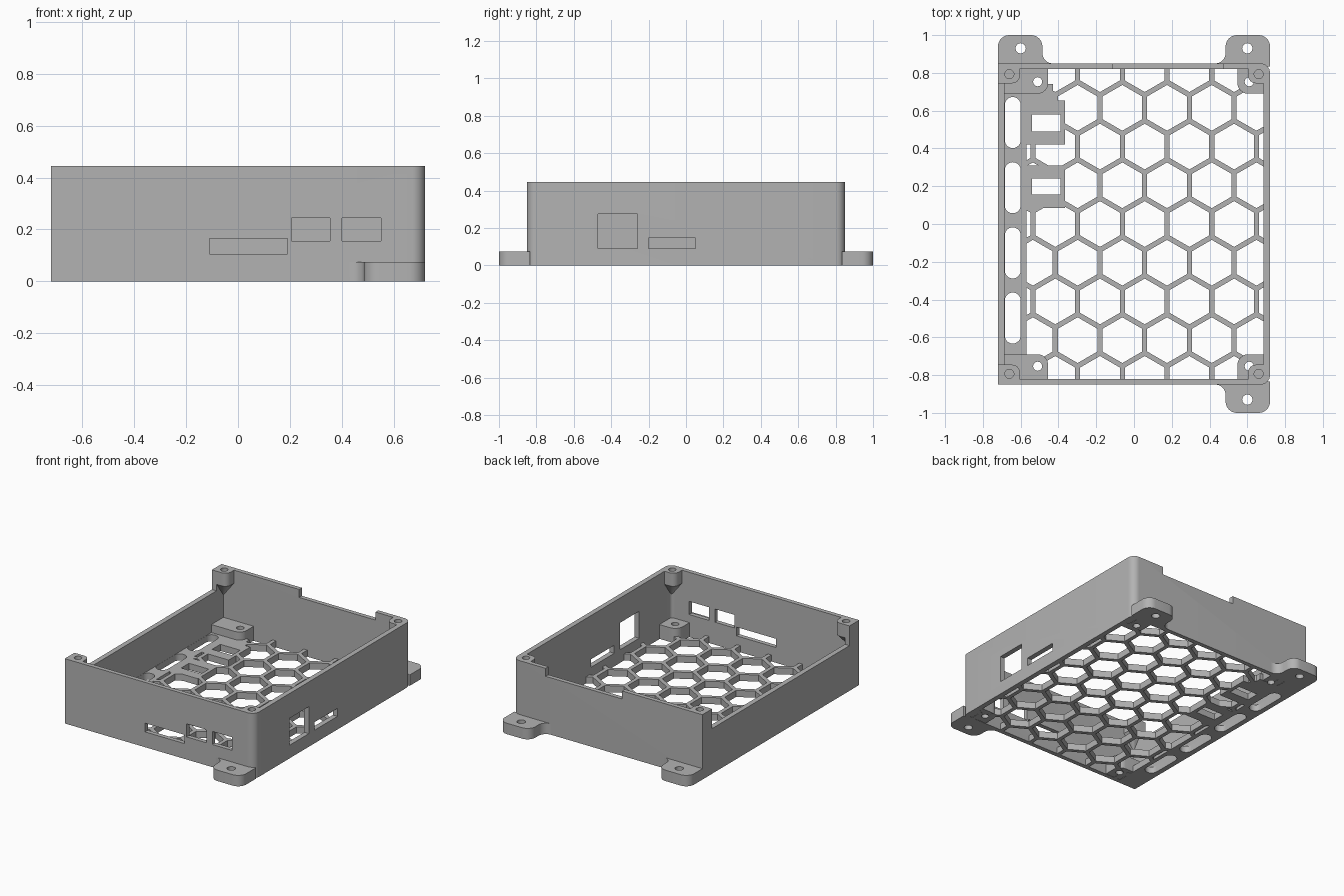
import bpy, bmesh, math
from mathutils import Vector

cube = bpy.data.objects.get("Cube")
if cube:
    bpy.data.objects.remove(cube, do_unlink=True)

grey = bpy.data.materials.new("plain grey")
grey.use_nodes = True
grey.diffuse_color = (0.45, 0.45, 0.45, 1)
grey.node_tree.nodes["Principled BSDF"].inputs["Base Color"].default_value = (0.45, 0.45, 0.45, 1)

W, D, H = 0.72, 0.85, 0.445      # half width, half depth, height
IX, IY = 0.685, 0.82             # inner faces of the walls
FLOOR = 0.045


def make(name, bm):
    bmesh.ops.recalc_face_normals(bm, faces=bm.faces)
    mesh = bpy.data.meshes.new(name)
    bm.to_mesh(mesh)
    bm.free()
    mesh.materials.append(grey)
    obj = bpy.data.objects.new(name, mesh)
    bpy.context.collection.objects.link(obj)
    return obj


def outline(corners, steps=8):
    """Round each (x, y, radius) right-angle corner of a closed path."""
    pts = []
    for i, (x, y, r) in enumerate(corners):
        p = Vector((x, y))
        if r == 0:
            pts.append(p)
            continue
        a = (Vector(corners[i - 1][:2]) - p).normalized() * r
        b = (Vector(corners[(i + 1) % len(corners)][:2]) - p).normalized() * r
        for k in range(steps + 1):
            t = k / steps * math.pi / 2
            pts.append(p + a * (1 - math.sin(t)) + b * (1 - math.cos(t)))
    return pts


def add_prism(bm, pts, z0, z1, foot=None):
    """Extrude a path; foot draws the lower ring towards a point."""
    low = [p if foot is None else Vector(foot).lerp(p, 0.08) for p in pts]
    bot = [bm.verts.new((p.x, p.y, z0)) for p in low]
    top = [bm.verts.new((p.x, p.y, z1)) for p in pts]
    bm.faces.new(bot)
    bm.faces.new(top)
    for i in range(len(pts)):
        bm.faces.new((bot[i - 1], bot[i], top[i], top[i - 1]))


def prism(name, corners, z0, z1, foot=None):
    bm = bmesh.new()
    add_prism(bm, outline(corners), z0, z1, foot)
    return make(name, bm)


def rect(x0, x1, y0, y1, r=0):
    return [(x0, y0, r), (x1, y0, r), (x1, y1, r), (x0, y1, r)]


def box(x0, x1, y0, y1, z0, z1, r=0):
    return prism("cutter", rect(x0, x1, y0, y1, r), z0, z1)


def drill(x, y, r, z0=-0.1, z1=0.6):
    return box(x - r, x + r, y - r, y + r, z0, z1, r * 0.9999)


def cut(obj, *cutters):
    for c in cutters:
        mod = obj.modifiers.new("cut", 'BOOLEAN')
        mod.operation, mod.solver, mod.object = 'DIFFERENCE', 'EXACT', c
        bpy.context.view_layer.objects.active = obj
        bpy.ops.object.modifier_apply(modifier=mod.name)
        bpy.data.objects.remove(c, do_unlink=True)
    return obj


parts = []

# Walls: sharp corners on -x, rounded corners on +x
walls = prism("walls", [(-W, -D, 0), (W, -D, 0.05), (W, D, 0.05), (-W, D, 0)], 0, H)
cut(walls,
    prism("cutter", [(-IX, -IY, 0), (IX, -IY, 0.02), (IX, IY, 0.02), (-IX, IY, 0)], -0.1, 0.6),
    box(-0.11, 0.47, 0.8, 0.9, 0.39, 0.6),           # notch in back wall
    box(-0.8, -0.68, -0.745, 0.745, 0.31, 0.6),      # lowered side wall
    box(-0.11, 0.19, -0.9, -0.8, 0.105, 0.165),      # front ports
    box(0.205, 0.355, -0.9, -0.8, 0.155, 0.245),
    box(0.4, 0.55, -0.9, -0.8, 0.155, 0.245),
    box(0.65, 0.8, -0.47, -0.26, 0.09, 0.275),       # side ports
    box(0.65, 0.8, -0.2, 0.05, 0.09, 0.145))
parts.append(walls)

# Honeycomb cutter, kept clear of the solid floor areas
PITCH, R = 0.2367, 0.121
bm = bmesh.new()
for row in range(-4, 5):
    shift = -0.18 if row % 2 == 0 else -0.2985
    for col in range(-2, 5):
        cx, cy = shift + col * PITCH, row * PITCH * math.sqrt(3) / 2
        ring = [Vector((cx + R * math.sin(k * math.pi / 3), cy + R * math.cos(k * math.pi / 3)))
                for k in range(6)]
        add_prism(bm, ring, -0.1, 0.2)
honeycomb = make("honeycomb_cutter", bm)
cut(honeycomb,
    box(-1, -0.57, -1, 1, -0.2, 0.3),
    box(-1, -0.365, 0.42, 0.655, -0.2, 0.3),
    box(-1, -0.43, 0.6, 0.74, -0.2, 0.3),
    box(-1, -0.365, 0.085, 0.31, -0.2, 0.3))

# Floor with honeycomb, connector openings and rounded vent slots
floor = cut(prism("floor", rect(-0.7, 0.7, -0.835, 0.835), 0, FLOOR), honeycomb)
cut(floor, box(-0.54, -0.39, 0.49, 0.58, -0.1, 0.2), box(-0.54, -0.39, 0.155, 0.24, -0.1, 0.2))
for i in range(4):
    y = 0.537 - i * 0.345
    cut(floor, box(-0.684, -0.6, y - 0.135, y + 0.135, -0.1, 0.2, 0.0419))
parts.append(floor)

for sy, end in ((-1, "front"), (1, "back")):
    for sx, side in ((-1, "right"), (1, "left")):
        tag = end + "_" + side
        # Corner screw post with a tapering gusset below
        post_path = [(sx * 0.7, sy * 0.83, 0), (sx * 0.605, sy * 0.83, 0),
                     (sx * 0.605, sy * 0.745, 0.04), (sx * 0.7, sy * 0.745, 0)]
        post = prism("post_" + tag, post_path, 0.355, H)
        parts.append(cut(post, drill(sx * 0.66, sy * 0.793, 0.024, 0.38)))
        parts.append(prism("gusset_" + tag, post_path, 0.25, 0.355, (sx * 0.695, sy * 0.83)))

        # Board standoff pad on the floor
        inner, hole = (-0.455, -0.51) if sx < 0 else (0.548, 0.61)
        pad = prism("standoff_" + tag,
                    [(sx * 0.695, sy * 0.83, 0), (inner, sy * 0.83, 0),
                     (inner, sy * 0.69, 0.055), (sx * 0.695, sy * 0.69, 0)], 0.002, 0.1)
        parts.append(cut(pad, drill(hole, sy * 0.753, 0.024)))
        cut(floor, drill(hole, sy * 0.753, 0.024))

        # Mounting tab, absent at one front corner
        if (sx, sy) != (-1, -1):
            tab = prism("mounting_tab_" + tag,
                        [(sx * W, sy * 0.835, 0), (sx * W, sy, 0.06), (sx * 0.485, sy, 0.06),
                         (sx * 0.485, sy * D, 0.055), (sx * 0.42, sy * D, 0),
                         (sx * 0.42, sy * 0.835, 0)], 0, 0.075)
            parts.append(cut(tab, drill(sx * 0.6, sy * 0.93, 0.027)))

# Smooth the round corners and holes, keep edges sharp
bpy.ops.object.select_all(action='DESELECT')
for obj in parts:
    obj.select_set(True)
bpy.context.view_layer.objects.active = parts[0]
bpy.ops.object.shade_smooth_by_angle(angle=math.radians(30))
